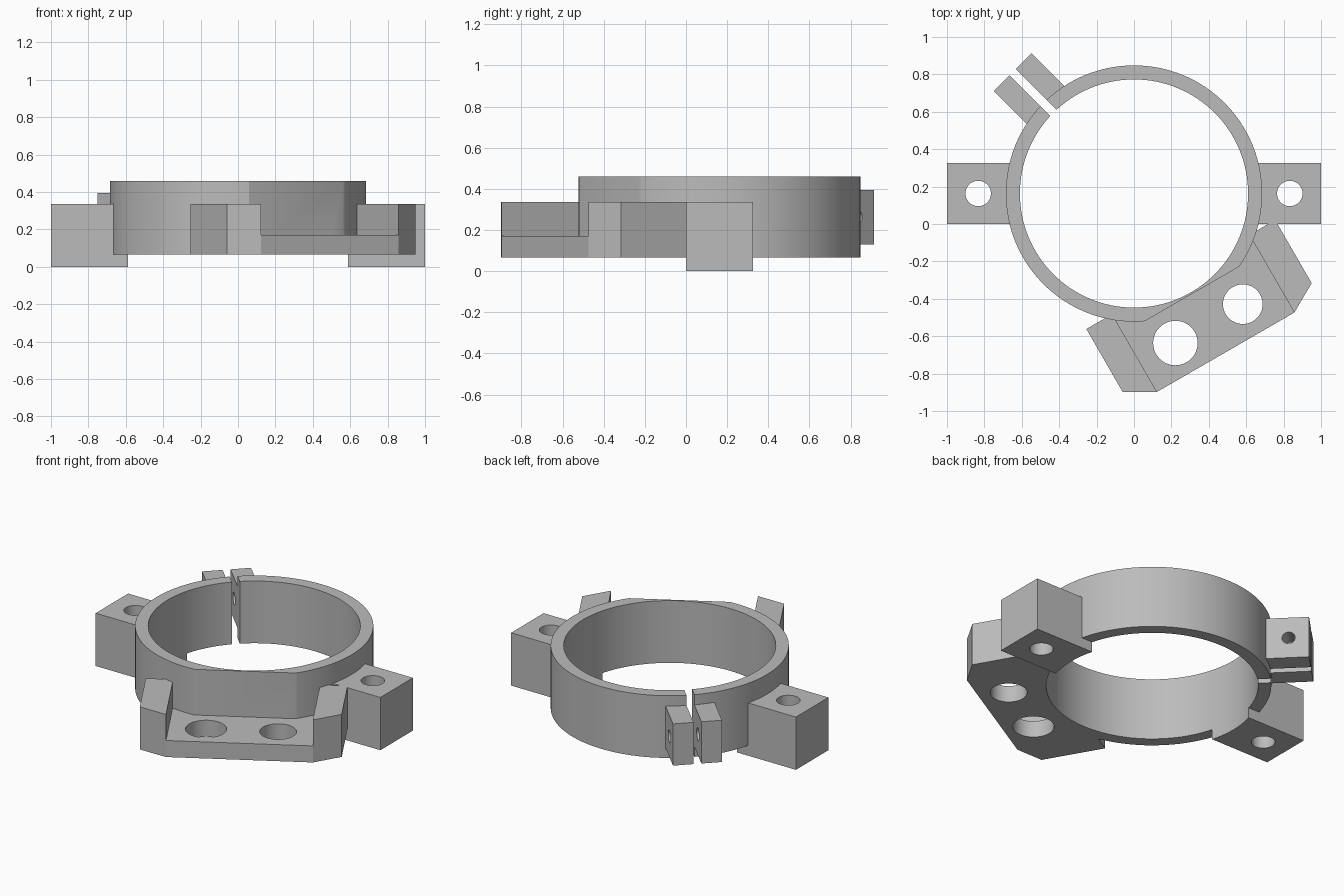
import bpy, bmesh
from math import radians, pi
from mathutils import Matrix

cube = bpy.data.objects.get("Cube")
if cube:
    bpy.data.objects.remove(cube, do_unlink=True)

mat = bpy.data.materials.new("plain grey")
mat.use_nodes = True
grey = (0.5, 0.5, 0.5, 1)
mat.diffuse_color = grey
mat.node_tree.nodes["Principled BSDF"].inputs["Base Color"].default_value = grey

# Shared dimensions and local frames around the ring axis
CENTRE = Matrix.Translation((0, 0.163, 0))
R_OUT, R_IN = 0.685, 0.61
BOTTOM, TOP = 0.065, 0.46
EAR_TOP, PLATE_TOP = 0.335, 0.17
BRACKET = CENTRE @ Matrix.Rotation(radians(30), 4, "Z")
CLAMP = CENTRE @ Matrix.Rotation(radians(135), 4, "Z")


def prism(name, points, z0, z1, frame=CENTRE):
    """Extrude a flat outline between two heights."""
    bm = bmesh.new()
    face = bm.faces.new([bm.verts.new((x, y, z0)) for x, y in points])
    out = bmesh.ops.extrude_face_region(bm, geom=[face])
    top = [v for v in out["geom"] if isinstance(v, bmesh.types.BMVert)]
    bmesh.ops.translate(bm, verts=top, vec=(0, 0, z1 - z0))
    bmesh.ops.recalc_face_normals(bm, faces=bm.faces)
    return finish(name, bm, frame)


def box(name, x0, x1, y0, y1, z0, z1, frame=CENTRE):
    return prism(name, [(x0, y0), (x1, y0), (x1, y1), (x0, y1)], z0, z1, frame)


def cylinder(name, radius, z0, z1, x=0, y=0, frame=CENTRE, sides=48):
    bm = bmesh.new()
    bmesh.ops.create_cone(bm, cap_ends=True, segments=sides, radius1=radius, radius2=radius,
                          depth=z1 - z0, matrix=Matrix.Translation((x, y, (z0 + z1) / 2)))
    return finish(name, bm, frame)


def finish(name, bm, frame):
    bm.transform(frame)
    mesh = bpy.data.meshes.new(name)
    bm.to_mesh(mesh)
    bm.free()
    mesh.materials.append(mat)
    obj = bpy.data.objects.new(name, mesh)
    bpy.context.collection.objects.link(obj)
    return obj


def combine(obj, other, operation="DIFFERENCE"):
    """Apply a boolean and discard the helper."""
    bpy.ops.object.select_all(action="DESELECT")
    bpy.context.view_layer.objects.active = obj
    obj.select_set(True)
    mod = obj.modifiers.new("cut", "BOOLEAN")
    mod.operation, mod.solver, mod.object = operation, "EXACT", other
    bpy.ops.object.modifier_apply(modifier=mod.name)
    bpy.data.objects.remove(other, do_unlink=True)


def bore():
    return cylinder("bore", R_IN, -1, 1, sides=128)


def smooth(obj):
    bpy.ops.object.select_all(action="DESELECT")
    bpy.context.view_layer.objects.active = obj
    obj.select_set(True)
    bpy.ops.object.shade_smooth_by_angle(angle=radians(25))


# Split ring with a flat behind the bracket
ring = cylinder("clamp_ring", R_OUT, BOTTOM, TOP, sides=128)
combine(ring, bore())
combine(ring, box("flat", -1, 1, -1, -0.62, -1, 1, BRACKET))
combine(ring, box("slot", 0.3, 1, -0.023, 0.023, -1, 1, CLAMP))
smooth(ring)

# Bracket: low plate with two raised end blocks and two holes
outline = [(-0.583, -0.5), (-0.583, -0.89), (-0.424, -0.98),
           (0.424, -0.98), (0.583, -0.89), (0.583, -0.5)]
bracket = prism("mount_bracket", outline, BOTTOM, EAR_TOP, BRACKET)
combine(bracket, box("recess", -0.424, 0.424, -1.2, 0, PLATE_TOP, 1, BRACKET))
combine(bracket, bore())
for x, radius in ((-0.208, 0.119), (0.208, 0.106)):
    combine(bracket, cylinder("hole", radius, -1, 1, x, -0.803, BRACKET))
smooth(bracket)

# Side ears with vertical screw holes
for side, label in ((1, "left"), (-1, "right")):
    x0, x1 = sorted((side * 0.5, side))
    ear = box(label + "_ear", x0, x1, -0.163, 0.163, 0, EAR_TOP)
    combine(ear, bore())
    combine(ear, cylinder("hole", 0.068, -1, 1, side * 0.833))
    smooth(ear)

# Pinch lugs either side of the slot, with a cross bolt hole
for side, label in ((1, "left"), (-1, "right")):
    y0, y1 = sorted((-side * 0.023, -side * 0.143))
    lug = box(label + "_clamp_lug", 0.64, 0.918, y0, y1, 0.13, 0.395, CLAMP)
    cross = CLAMP @ Matrix.Translation((0.8, 0, 0.262)) @ Matrix.Rotation(pi / 2, 4, "X")
    combine(lug, cylinder("bolt_hole", 0.038, -0.5, 0.5, frame=cross, sides=32))
    smooth(lug)
